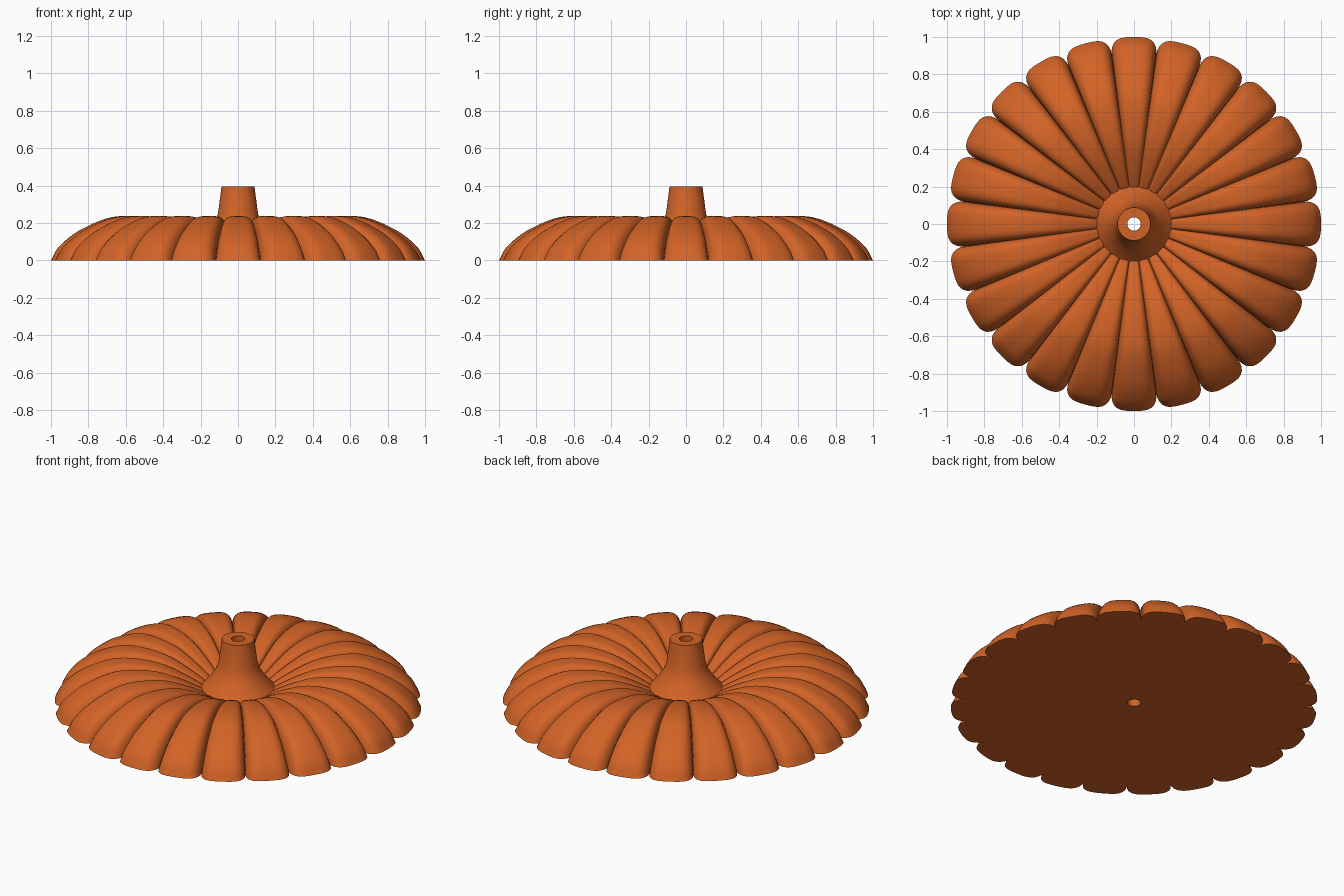
import bpy, bmesh, math
from mathutils import Vector

if "Cube" in bpy.data.objects:
    bpy.data.objects.remove(bpy.data.objects["Cube"])

LOBES, STEPS = 24, 16
HOLE = 0.036

orange = bpy.data.materials.new("pumpkin_orange")
orange.diffuse_color = (0.65, 0.125, 0.02, 1)
orange.use_nodes = True
orange.node_tree.nodes["Principled BSDF"].inputs["Base Color"].default_value = orange.diffuse_color


def spline(points, n):
    """Smooth Catmull-Rom curve through (radius, height) points."""
    p = [Vector(q) for q in points]
    p = [2 * p[0] - p[1]] + p + [2 * p[-1] - p[-2]]
    out = []
    for i in range(1, len(p) - 2):
        a, b, c, d = p[i - 1:i + 3]
        for k in range(n):
            t = k / n
            out.append(0.5 * (2 * b + (c - a) * t + (2 * a - 5 * b + 4 * c - d) * t ** 2
                              + (3 * b - a - 3 * c + d) * t ** 3))
    return out + [p[-2]]


def ring_mesh(name, rows, angles):
    """Closed surface of revolution; rows[i][j] is (radius, height) at angles[j]."""
    bm = bmesh.new()
    grid = [[bm.verts.new((r * math.sin(a), r * math.cos(a), z))
             for (r, z), a in zip(row, angles)] for row in rows]
    n = len(angles)
    for i, row in enumerate(grid):
        nxt = grid[(i + 1) % len(grid)]
        for j in range(n):
            k = (j + 1) % n
            bm.faces.new((row[j], row[k], nxt[k], nxt[j]))
    bmesh.ops.recalc_face_normals(bm, faces=bm.faces)
    mesh = bpy.data.meshes.new(name)
    bm.to_mesh(mesh)
    bm.free()
    mesh.materials.append(orange)
    ob = bpy.data.objects.new(name, mesh)
    bpy.context.collection.objects.link(ob)
    bpy.ops.object.select_all(action='DESELECT')
    ob.select_set(True)
    bpy.context.view_layer.objects.active = ob
    bpy.ops.object.shade_smooth_by_angle(angle=math.radians(40))
    return ob


# Ribbed body: crest profile pushed inward along its normal between the lobes
crest = spline([(1, 0), (0.96, 0.07), (0.88, 0.14), (0.79, 0.19), (0.70, 0.225),
                (0.62, 0.237), (0.52, 0.233), (0.42, 0.214), (0.32, 0.174),
                (0.22, 0.122), (0.14, 0.07)], 4)
angles, groove = [], []
for lobe in range(LOBES):
    for s in range(STEPS):
        t = math.sin(math.pi * (s / STEPS - 0.5))      # denser near the grooves
        angles.append((lobe + t / 2) * math.tau / LOBES)
        groove.append(1 - math.sqrt(max(0, 1 - t ** 4)))

rows = []
for i, p in enumerate(crest):
    tan = (crest[min(i + 1, len(crest) - 1)] - crest[max(i - 1, 0)]).normalized()
    inward = Vector((-tan.y, tan.x))
    if inward.y > 0:
        inward = -inward
    inward.y *= min(1, p.y / 0.08)                     # keep the rim on the ground
    rows.append([tuple(p + inward * 0.1 * p.x * g) for g in groove])
rows.append([(HOLE, 0.03)] * len(angles))
rows.append([(HOLE, 0.0)] * len(angles))
ring_mesh("ribbed_body", rows, angles)

# Hollow stem flaring into the middle of the body
flare = spline([(0.107, 0.25), (0.122, 0.21), (0.148, 0.168), (0.175, 0.133),
                (0.205, 0.1), (0.24, 0.07)], 4)
profile = [(HOLE, 0.03), (HOLE, 0.395), (0.088, 0.395)] + [tuple(p) for p in flare]
stem_angles = [k * math.tau / 64 for k in range(64)]
ring_mesh("stem", [[p] * 64 for p in profile], stem_angles)
